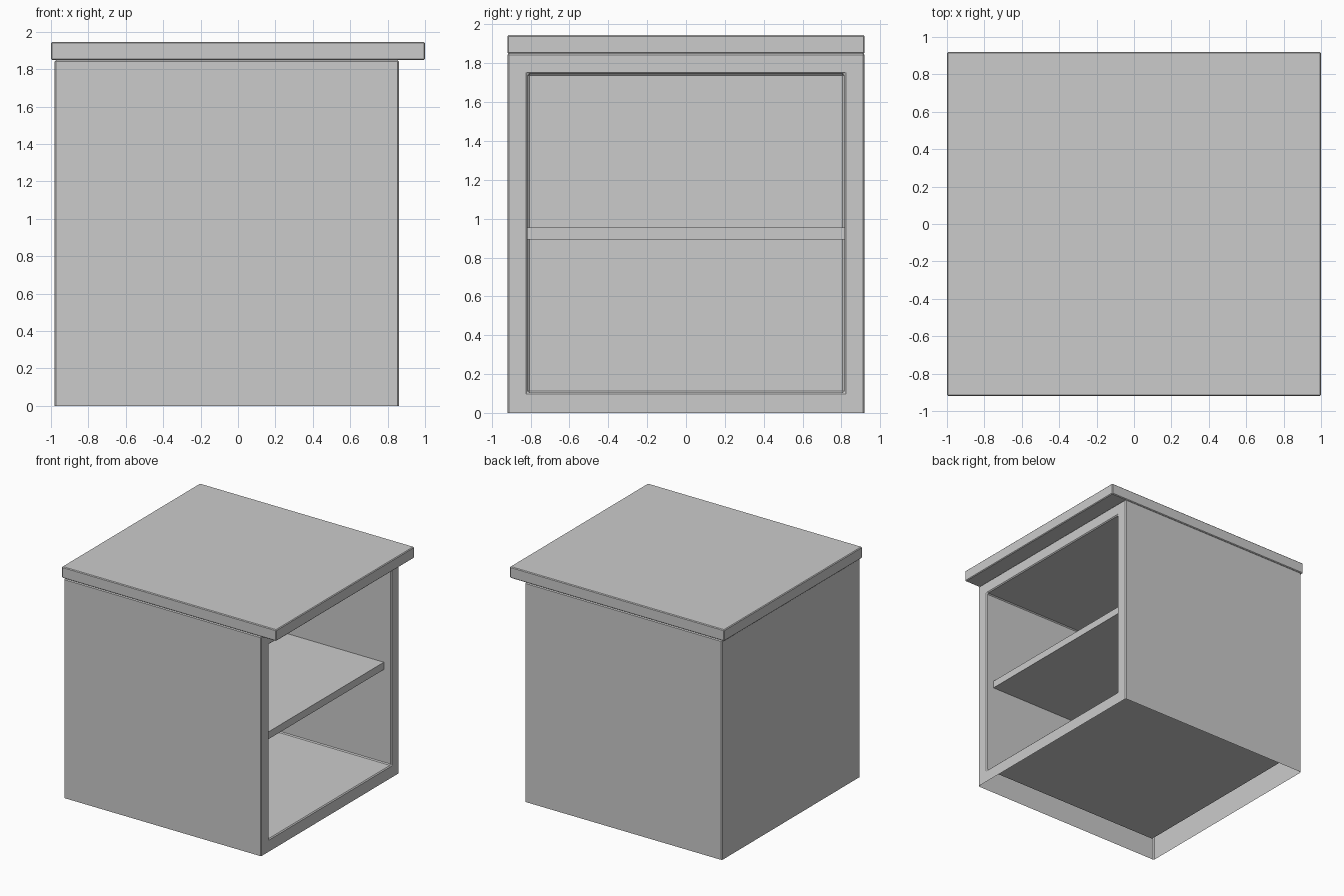
import bpy
import bmesh
from mathutils import Vector

if "Cube" in bpy.data.objects:
    bpy.data.objects.remove(bpy.data.objects["Cube"])


def box_bmesh(lo, hi):
    """Box between two opposite corners."""
    lo, hi = Vector(lo), Vector(hi)
    bm = bmesh.new()
    bmesh.ops.create_cube(bm, size=1)
    bmesh.ops.scale(bm, vec=hi - lo, verts=bm.verts)
    bmesh.ops.translate(bm, vec=(lo + hi) / 2, verts=bm.verts)
    bm.normal_update()
    return bm


def face_towards(bm, direction):
    return max(bm.faces, key=lambda f: f.normal.dot(Vector(direction)))


def finish(bm, name, bevel):
    mesh = bpy.data.meshes.new(name)
    bm.to_mesh(mesh)
    bm.free()
    obj = bpy.data.objects.new(name, mesh)
    bpy.context.collection.objects.link(obj)
    if bevel:
        mod = obj.modifiers.new("edge_bevel", 'BEVEL')
        mod.width = bevel
        mod.segments = 1
    return obj


# Cabinet body: bottomless shell with a framed recess opening to the right
WALL = 0.105
body = box_bmesh((-0.98, -0.92, 0), (0.86, 0.92, 1.85))
bmesh.ops.delete(body, geom=[face_towards(body, (0, 0, -1))], context='FACES')
opening = face_towards(body, (1, 0, 0))
# keep the frame even along the open bottom edge too
bmesh.ops.inset_region(body, faces=[opening], thickness=WALL,
                       use_boundary=True, use_even_offset=True)
bmesh.ops.inset_individual(body, faces=[opening], thickness=0,
                           depth=-(1.84 - WALL))
finish(body, "cabinet_body", 0.008)

# Overhanging top slab
finish(box_bmesh((-1, -0.92, 1.85), (1, 0.92, 1.945)), "top_slab", 0.006)

# Inner shelf, set back from the opening
finish(box_bmesh((-0.875, -0.815, 0.893), (0.79, 0.815, 0.955)), "shelf", 0)
